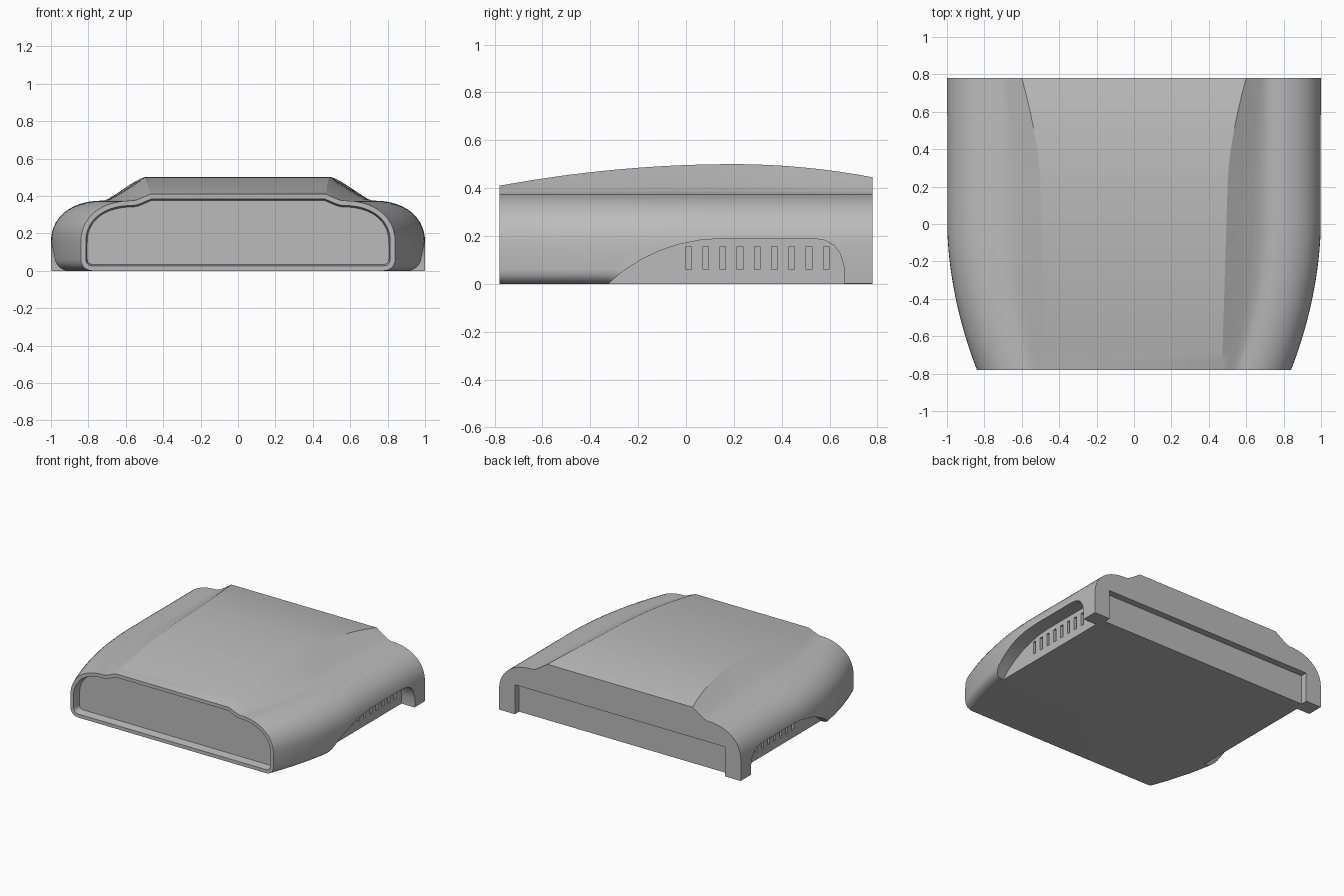
import bpy, bmesh, math

if "Cube" in bpy.data.objects:
    bpy.data.objects.remove(bpy.data.objects["Cube"])

FRONT, BACK = -0.78, 0.78

grey = bpy.data.materials.new("plain grey")
grey.use_nodes = True
colour = (0.5, 0.5, 0.5, 1)
grey.diffuse_color = colour
grey.node_tree.nodes["Principled BSDF"].inputs["Base Color"].default_value = colour


def lerp(a, b, t):
    return a + (b - a) * t


def clamp(t):
    return max(0.0, min(1.0, t))


def half_section(y):
    """Right-hand outline of the shell at depth y, from the roof edge to the floor."""
    width = 1 - 0.16 * clamp((0.05 - y) / 0.83) ** 2
    roof = 0.5 - (0.094 if y < 0.2 else 0.163) * (0.2 - y) ** 2
    if y > 0.2:
        edge = 0.5 + 0.1 * ((y - 0.2) / 0.58) ** 1.6
    else:
        edge = lerp(0.47, 0.5, clamp((y - FRONT) / 0.98))
    radius = lerp(0.06, 0.003, clamp((y + 0.3) / 0.4))
    shoulder = width - 0.28
    pts = [(edge, roof)]
    # concave slope from roof to shoulder
    for t, f in ((0.35, 0.4), (0.62, 0.7), (0.82, 0.9)):
        pts.append((lerp(edge, shoulder, t), lerp(roof, 0.375, f)))
    # rounded shoulder
    steps = 14
    for i in range(steps + 1):
        a = math.pi / 2 * (1 - i / steps)
        pts.append((shoulder + 0.28 * math.cos(a) ** 0.9,
                    0.15 + 0.225 * math.sin(a) ** 0.9 if i < steps else 0.15))
    # rounded lower corner
    for i in range(6):
        a = math.pi / 2 * i / 5
        pts.append((width - radius + radius * math.cos(a), radius - radius * math.sin(a)))
    return pts


def make_object(name, bm):
    bmesh.ops.recalc_face_normals(bm, faces=bm.faces)
    mesh = bpy.data.meshes.new(name)
    bm.to_mesh(mesh)
    bm.free()
    obj = bpy.data.objects.new(name, mesh)
    bpy.context.collection.objects.link(obj)
    mesh.materials.append(grey)
    return obj


def box(name, x0, x1, y0, y1, z0, z1):
    bm = bmesh.new()
    bmesh.ops.create_cube(bm, size=1)
    for v in bm.verts:
        v.co = (lerp(x0, x1, v.co.x + 0.5), lerp(y0, y1, v.co.y + 0.5),
                lerp(z0, z1, v.co.z + 0.5))
    return make_object(name, bm)


def side_prism(name, outline, x0, x1):
    """Extrude a (y, z) outline along x."""
    bm = bmesh.new()
    face = bm.faces.new([bm.verts.new((x0, y, z)) for y, z in outline])
    out = bmesh.ops.extrude_face_region(bm, geom=[face])["geom"]
    for v in out:
        if isinstance(v, bmesh.types.BMVert):
            v.co.x = x1
    return make_object(name, bm)


def cut(target, cutter):
    mod = target.modifiers.new("cut", 'BOOLEAN')
    mod.operation = 'DIFFERENCE'
    mod.solver = 'EXACT'
    mod.object = cutter
    bpy.context.view_layer.objects.active = target
    bpy.ops.object.modifier_apply(modifier=mod.name)
    bpy.data.objects.remove(cutter)


# Shell lofted from front to back
bm = bmesh.new()
rings = []
COUNT = 32
for i in range(COUNT + 1):
    y = lerp(FRONT, BACK, i / COUNT)
    half = half_section(y)
    loop = half + [(-x, z) for x, z in reversed(half)]
    rings.append([bm.verts.new((x, y, z)) for x, z in loop])
n = len(rings[0])
for a, b in zip(rings, rings[1:]):
    for j in range(n):
        k = (j + 1) % n
        bm.faces.new((a[j], a[k], b[k], b[j]))
front_face = bm.faces.new(rings[0])
bm.faces.new(rings[-1])
bmesh.ops.recalc_face_normals(bm, faces=bm.faces)

# Front rim and sunken front panel
bmesh.ops.inset_region(bm, faces=[front_face], thickness=0.026, use_even_offset=True)
bmesh.ops.inset_region(bm, faces=[front_face], thickness=0.008, use_even_offset=True)
for v in front_face.verts:
    v.co.y = FRONT + 0.06
shell = make_object("shell", bm)

# Wide recess in the back, open at the floor
cut(shell, box("back_recess_cutter", -0.87, 0.87, 0.73, 0.9, -0.1, 0.22))

# Side arches with rows of vent slots
arch = [(-0.33, -0.05), (-0.32, 0.005), (-0.26, 0.055), (-0.19, 0.1), (-0.11, 0.138),
        (-0.03, 0.165), (0.06, 0.183), (0.16, 0.19), (0.53, 0.19), (0.58, 0.182),
        (0.62, 0.16), (0.645, 0.125), (0.66, 0.07), (0.66, -0.05)]
for side in (1, -1):
    cut(shell, side_prism("arch_cutter", arch, side * 0.89, side * 1.1))
    for i in range(9):
        y = 0.01 + i * 0.072
        cut(shell, box("slot_cutter", min(side * 0.86, side * 0.92), max(side * 0.86, side * 0.92),
                       y - 0.012, y + 0.012, 0.06, 0.155))

# Smooth skin with crisp edges
bpy.ops.object.select_all(action='DESELECT')
shell.select_set(True)
bpy.context.view_layer.objects.active = shell
bpy.ops.object.shade_smooth_by_angle(angle=math.radians(25))
